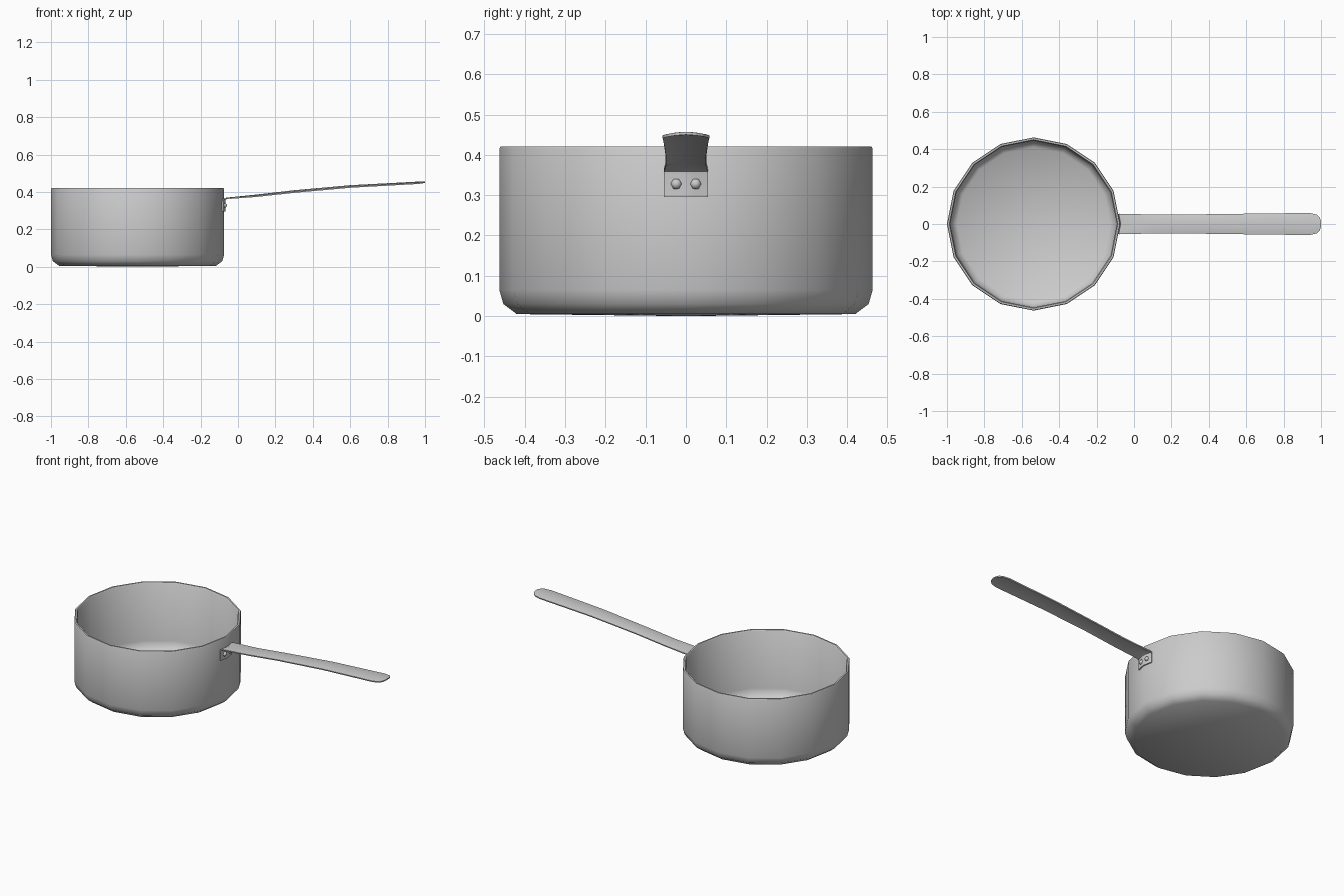
import bpy, bmesh
from math import cos, sin, tan, pi, radians
from mathutils import Matrix

if "Cube" in bpy.data.objects:
    bpy.data.objects.remove(bpy.data.objects["Cube"])

CX, R, SIDES = -0.537, 0.463, 16


def finish(name, bm, angle=40):
    bmesh.ops.recalc_face_normals(bm, faces=bm.faces)
    me = bpy.data.meshes.new(name)
    bm.to_mesh(me)
    bm.free()
    ob = bpy.data.objects.new(name, me)
    bpy.context.collection.objects.link(ob)
    bpy.ops.object.select_all(action='DESELECT')
    bpy.context.view_layer.objects.active = ob
    ob.select_set(True)
    bpy.ops.object.shade_smooth_by_angle(angle=radians(angle))
    return ob


# Pot: closed wall profile turned around its axis, 16 sides
profile = [(0.42, 0.005), (0.453, 0.03), (R, 0.065), (R, 0.415), (0.460, 0.421),
           (0.451, 0.421), (0.446, 0.415), (0.446, 0.07), (0.436, 0.038), (0.41, 0.018)]
bm = bmesh.new()
rings = [[bm.verts.new((CX + r * cos(2 * pi * i / SIDES), r * sin(2 * pi * i / SIDES), z))
          for i in range(SIDES)] for r, z in profile]
for a, b in zip(rings, rings[1:]):
    for i in range(SIDES):
        j = (i + 1) % SIDES
        bm.faces.new((a[i], a[j], b[j], b[i]))
for ring, z in ((rings[0], 0.0), (rings[-1], 0.014)):
    c = bm.verts.new((CX, 0, z))
    for i in range(SIDES):
        bm.faces.new((ring[i], ring[(i + 1) % SIDES], c))
finish("pot", bm, 50)

# Handle: bent strip (x, z, half width, edge drop, edge set-back around the pot)
slope = tan(pi / SIDES)
path = [(-0.074, 0.296, 0.053, 0, slope), (-0.074, 0.350, 0.053, 0, slope),
        (-0.071, 0.363, 0.054, 0, slope), (-0.058, 0.370, 0.054, 0.002, slope * 0.6),
        (0.10, 0.386, 0.051, 0.006, 0), (0.30, 0.409, 0.051, 0.007, 0),
        (0.60, 0.436, 0.055, 0.007, 0), (0.94, 0.454, 0.059, 0.006, 0),
        (0.978, 0.456, 0.050, 0.005, 0), (0.993, 0.457, 0.034, 0.003, 0),
        (1.0, 0.457, 0.014, 0.001, 0)]
cols = [-1, -0.75, -0.4, 0, 0.4, 0.75, 1]
bm = bmesh.new()
rows = [[bm.verts.new((x - s * abs(t) * w, t * w, z - d * t * t)) for t in cols]
        for x, z, w, d, s in path]
for a, b in zip(rows, rows[1:]):
    for i in range(len(cols) - 1):
        bm.faces.new((a[i], b[i], b[i + 1], a[i + 1]))
bm.normal_update()
# Thicken towards the underside of the grip / outer side of the plate
bm.faces.ensure_lookup_table()
if bm.faces[-1].normal.z < 0:
    bmesh.ops.reverse_faces(bm, faces=bm.faces)
bm.normal_update()
low = [[bm.verts.new(v.co - v.normal * 0.007) for v in r] for r in rows]
for a, b in zip(low, low[1:]):
    for i in range(len(cols) - 1):
        bm.faces.new((a[i], a[i + 1], b[i + 1], b[i]))


def border(g):
    return g[0] + [r[-1] for r in g[1:]] + g[-1][-2::-1] + [r[0] for r in g[-2:0:-1]]


top, bot = border(rows), border(low)
for i in range(len(top)):
    j = (i + 1) % len(top)
    bm.faces.new((top[i], top[j], bot[j], bot[i]))
finish("handle", bm)

# Rivets: low domes on the mounting plate
for side, y in (("left", -0.024), ("right", 0.024)):
    bm = bmesh.new()
    bmesh.ops.create_uvsphere(bm, u_segments=6, v_segments=6, radius=0.014)
    bm.transform(Matrix.Translation((-0.071, y, 0.328))
                 @ Matrix.Diagonal((0.85, 1, 1, 1)) @ Matrix.Rotation(pi / 2, 4, 'Y'))
    finish("rivet_" + side, bm, 60)
